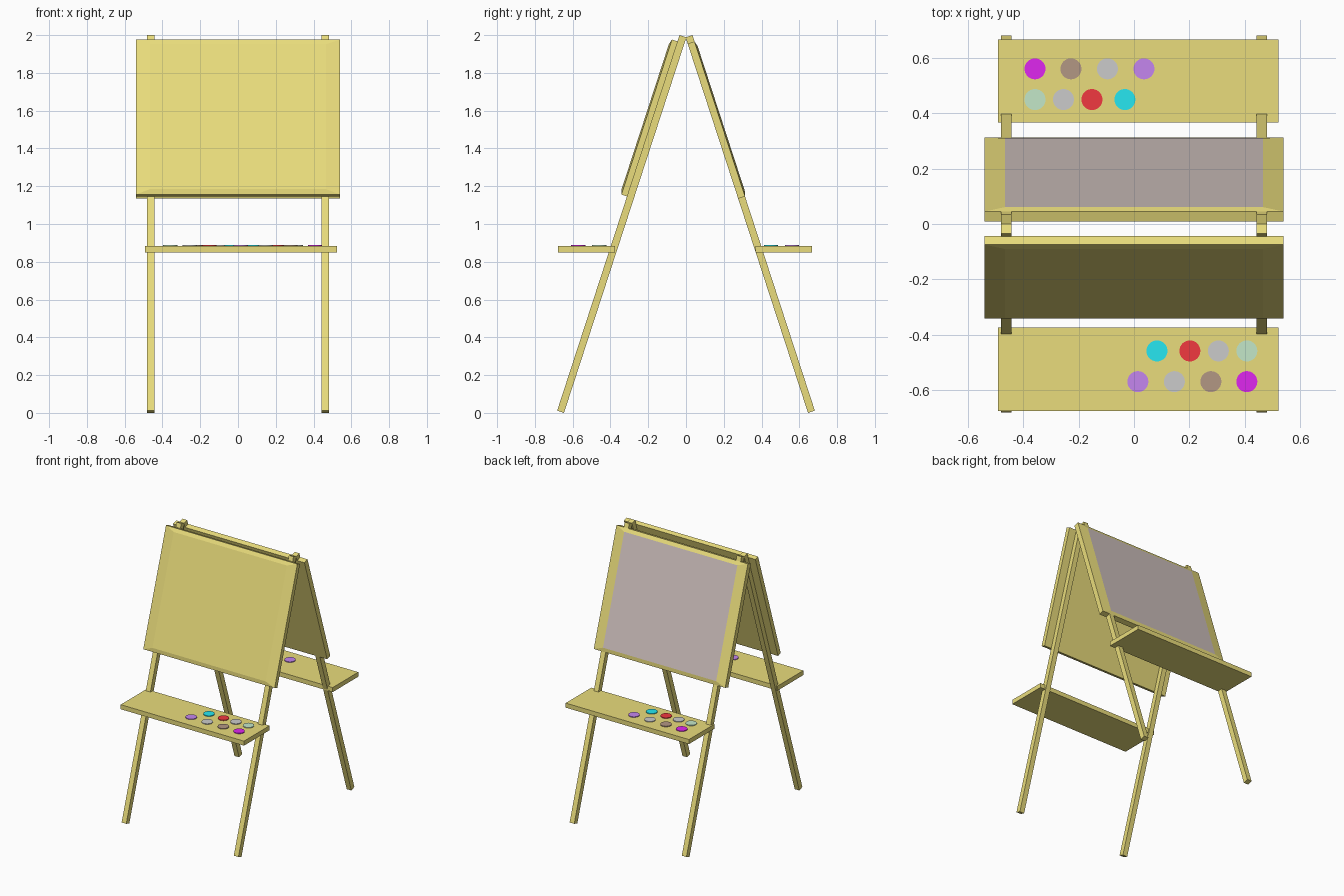
import bpy, bmesh, math
from mathutils import Matrix, Vector

if "Cube" in bpy.data.objects:
    bpy.data.objects.remove(bpy.data.objects["Cube"])


def material(name, rgb):
    m = bpy.data.materials.new(name)
    m.diffuse_color = (*rgb, 1)
    m.use_nodes = True
    m.node_tree.nodes["Principled BSDF"].inputs["Base Color"].default_value = m.diffuse_color
    return m


WOOD = material("yellow_wood", (0.82, 0.72, 0.20))
BROWN = material("chalk_surface", (0.62, 0.53, 0.51))
PAINTS = {n: material(n + "_paint", c) for n, c in {
    "cyan": (0.02, 0.80, 0.88), "red": (0.88, 0.04, 0.05),
    "grey": (0.70, 0.70, 0.70), "green": (0.55, 0.80, 0.58),
    "purple": (0.56, 0.24, 0.86), "brown": (0.45, 0.31, 0.23),
    "magenta": (0.74, 0.02, 0.86)}.items()}

LEAN = math.atan2(0.648, 1.988)


def finish(bm, name, mats, matrix=Matrix()):
    bmesh.ops.recalc_face_normals(bm, faces=bm.faces)
    me = bpy.data.meshes.new(name)
    bm.to_mesh(me)
    bm.free()
    for m in mats:
        me.materials.append(m)
    ob = bpy.data.objects.new(name, me)
    ob.matrix_world = matrix
    bpy.context.collection.objects.link(ob)
    return ob


def box(name, lo, hi, matrix=Matrix()):
    lo, hi = Vector(lo), Vector(hi)
    bm = bmesh.new()
    bmesh.ops.create_cube(bm, size=1, matrix=Matrix.Translation((lo + hi) / 2)
                          @ Matrix.Diagonal((*(hi - lo), 1)))
    return finish(bm, name, [WOOD], matrix)


def board(name, y_back, y_edge, y_face, face_mat, matrix):
    # slab with a shallow raised face, wide bevels at the sides, narrow at top and bottom
    bm = bmesh.new()
    rings = []
    for y, dx, dz in ((y_back, 0, 0), (y_edge, 0, 0), (y_face, 0.075, 0.028)):
        x, z0, z1 = 0.541 - dx, 1.193 + dz, 2.056 - dz
        rings.append([bm.verts.new((sx, y, z)) for sx, z in
                      ((-x, z0), (x, z0), (x, z1), (-x, z1))])
    for a, b in zip(rings, rings[1:]):
        for i in range(4):
            j = (i + 1) % 4
            bm.faces.new((a[i], a[j], b[j], b[i]))
    bm.faces.new(rings[0])
    bm.faces.new(rings[-1]).material_index = 1
    return finish(bm, name, [WOOD, face_mat], matrix)


# paint pots: colour, x, y on the front tray
POTS = (("cyan", 0.083, -0.459), ("red", 0.202, -0.459),
        ("grey", 0.305, -0.459), ("green", 0.408, -0.459),
        ("purple", 0.014, -0.57), ("grey", 0.146, -0.57),
        ("brown", 0.278, -0.57), ("magenta", 0.408, -0.57))

for side, turn in (("front", 0), ("back", math.pi)):
    # leaning frame: local z runs up the leg, local -y points outward
    spin = Matrix.Rotation(turn, 4, 'Z')
    lean = (spin @ Matrix.Translation((0, -0.664, 0.006))
            @ Matrix.Rotation(-LEAN, 4, 'X'))

    # legs
    for tag, x in (("left", -0.462), ("right", 0.462)):
        box(f"{side}_{tag}_leg", (x - 0.019, -0.019, 0),
            (x + 0.019, 0.019, 2.091), lean)

    # board: the front one sits on the legs, the back one is level with them
    if side == "front":
        board("front_board", -0.017, -0.05, -0.058, WOOD, lean)
    else:
        board("back_board", 0.019, -0.019, -0.027, BROWN, lean)

    # tray
    y0, y1 = (-0.677, -0.375) if side == "front" else (0.367, 0.668)
    box(f"{side}_tray", (-0.492, y0, 0.85), (0.523, y1, 0.884))

    # paint pots, turned half round for the back tray
    for i, (colour, x, y) in enumerate(POTS):
        if side == "back":
            x, y = 0.05 - x, -0.009 - y
        bm = bmesh.new()
        bmesh.ops.create_cone(bm, cap_ends=True, segments=32, radius1=0.038,
                              radius2=0.038, depth=0.014)
        pot = finish(bm, f"{side}_paint_pot_{i + 1}", [PAINTS[colour]],
                     Matrix.Translation((x, y, 0.882)))
        bpy.ops.object.select_all(action='DESELECT')
        pot.select_set(True)
        bpy.context.view_layer.objects.active = pot
        bpy.ops.object.shade_smooth_by_angle()
